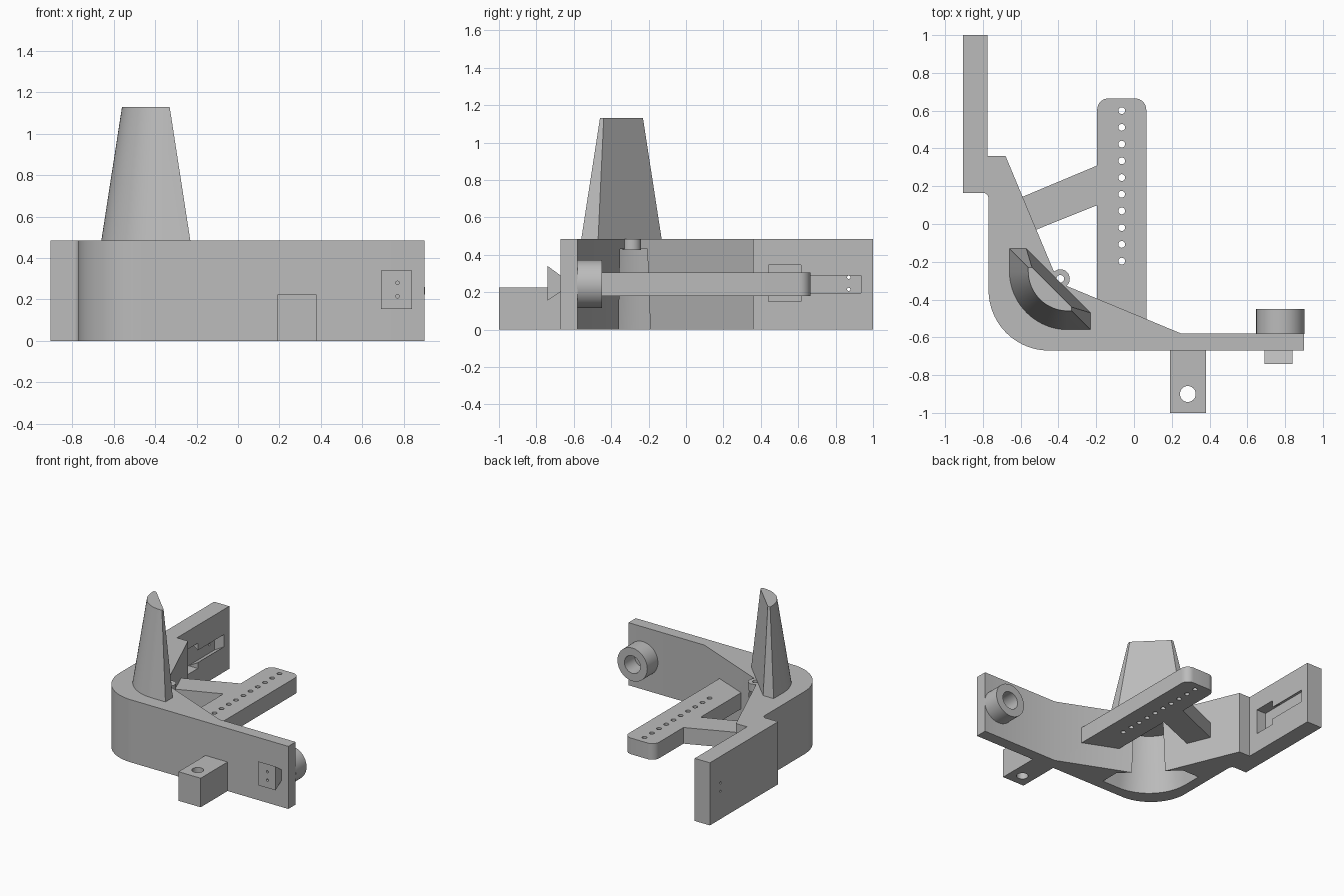
import bpy, bmesh
from math import cos, sin, radians
from mathutils import Vector

old = bpy.data.objects.get("Cube")
if old:
    bpy.data.objects.remove(old, do_unlink=True)

GREY = bpy.data.materials.new("plain grey")
GREY.use_nodes = True
GREY.diffuse_color = (0.5, 0.5, 0.5, 1)
GREY.node_tree.nodes["Principled BSDF"].inputs["Base Color"].default_value = (0.5, 0.5, 0.5, 1)


def loft(name, low, high):
    """Closed solid between two loops of equal length."""
    bm = bmesh.new()
    a = [bm.verts.new(p) for p in low]
    b = [bm.verts.new(p) for p in high]
    bm.faces.new(a)
    bm.faces.new(b)
    for i in range(len(a)):
        j = (i + 1) % len(a)
        bm.faces.new((a[i], a[j], b[j], b[i]))
    bmesh.ops.recalc_face_normals(bm, faces=bm.faces)
    mesh = bpy.data.meshes.new(name)
    bm.to_mesh(mesh)
    bm.free()
    mesh.materials.append(GREY)
    ob = bpy.data.objects.new(name, mesh)
    bpy.context.collection.objects.link(ob)
    return ob


def prism(name, pts, lo, hi, axis="z"):
    """Extrude a 2D outline; axis x takes (y, z), y takes (x, z), z takes (x, y)."""
    place = {"x": lambda p, d: (d, p[0], p[1]),
             "y": lambda p, d: (p[0], d, p[1]),
             "z": lambda p, d: (p[0], p[1], d)}[axis]
    return loft(name, [place(p, lo) for p in pts], [place(p, hi) for p in pts])


def arc(cx, cy, r, start, end, n=16):
    steps = [radians(start + (end - start) * i / n) for i in range(n + 1)]
    return [(cx + r * cos(t), cy + r * sin(t)) for t in steps]


def cyl(name, cx, cy, r, lo, hi, axis="z", n=32):
    return prism(name, arc(cx, cy, r, 0, 360, n)[:-1], lo, hi, axis)


def box(name, x0, x1, y0, y1, z0, z1):
    return prism(name, [(x0, y0), (x1, y0), (x1, y1), (x0, y1)], z0, z1)


def combine(ob, other, op="DIFFERENCE"):
    mod = ob.modifiers.new("bool", "BOOLEAN")
    mod.operation, mod.solver, mod.object = op, "EXACT", other
    bpy.context.view_layer.objects.active = ob
    bpy.ops.object.modifier_apply(modifier=mod.name)
    bpy.data.objects.remove(other, do_unlink=True)


def spike_loop(inset, chord, z, grow=0.0):
    """Quarter-round outline cut off by a diagonal at x + y = chord."""
    left, front = -0.66 + inset - grow, -0.56 + inset - grow
    right, back = -0.23 - inset + grow, -0.13 - inset + grow
    r = 0.31 - inset + grow
    pts = [(chord - back, back), (left, back)]
    pts += arc(left + r, front + r, r, 180, 270, 20)
    pts += [(right, front), (right, chord - right)]
    return [Vector((x, y, z)) for x, y in pts]


TOP = 0.485

# Main wall: back arm, rounded corner, front arm
outline = [(-0.905, 1), (-0.775, 1), (-0.775, 0.36), (-0.68, 0.36), (-0.40, -0.31),
           (0.25, -0.58), (0.9, -0.58), (0.9, -0.67)]
outline += arc(-0.45, -0.35, 0.32, 270, 180, 24)
outline += arc(-0.80, 0.135, 0.03, 0, 90, 6) + [(-0.905, 0.165)]
wall = prism("main_wall", outline, 0, TOP)

# Tapered socket underneath, open at the inner corner
combine(wall, loft("socket_cutter", spike_loop(-0.01, -0.64, -0.02, 0.02),
                   spike_loop(0.06, -0.65, 0.43, 0.02)))

# Small eyelet at the inner corner
combine(wall, cyl("eyelet", -0.39, -0.29, 0.05, 0.425, TOP), "UNION")
combine(wall, cyl("eyelet_cutter", -0.39, -0.29, 0.02, 0.40, 0.52))

# Keyed slot on the inside of the back arm
combine(wall, box("entry_cutter", -0.855, -0.75, 0.44, 0.615, 0.15, 0.345))
slot = [(-0.775, 0.195), (-0.775, 0.29), (-0.855, 0.345), (-0.855, 0.15)]
combine(wall, prism("slot_cutter", slot, 0.60, 0.935, "y"))
combine(wall, box("slot_mouth_cutter", -0.80, -0.75, 0.60, 0.935, 0.195, 0.29))

# Dovetail key on the front arm
key = [(-0.74, 0.155), (-0.74, 0.34), (-0.665, 0.285), (-0.665, 0.205)]
dovetail = prism("dovetail_key", key, 0.69, 0.84, "x")

# Pin holes through both joints
for z in (0.215, 0.28):
    combine(wall, cyl("arm_pin_cutter", 0.87, z, 0.009, -1, -0.7, "x", 12))
    combine(dovetail, cyl("key_pin_cutter", 0.77, z, 0.009, -0.8, -0.6, "y", 12))

# Tapered spike above the rounded corner
spike = loft("spike", spike_loop(0, -0.70, TOP - 0.002), spike_loop(0.1, -0.77, 1.13))

# Round socket behind the front arm
boss = cyl("round_socket", 0.775, 0.243, 0.128, -0.582, -0.45, "y", 48)
combine(boss, cyl("bore_cutter", 0.775, 0.243, 0.068, -0.575, -0.4, "y", 40))

# Mounting lug with a vertical hole
lug = box("mounting_lug", 0.19, 0.38, -1, -0.668, 0, 0.225)
combine(lug, cyl("lug_cutter", 0.285, -0.9, 0.042, -0.1, 0.4))

# Drilled rail, ending in the sloping wall
rail_shape = [(-0.195, -0.40), (0.065, -0.508)]
rail_shape += arc(0.005, 0.605, 0.06, 0, 90, 8) + arc(-0.135, 0.605, 0.06, 90, 180, 8)
rail = prism("drilled_rail", rail_shape, 0.18, 0.305)
for i in range(10):
    combine(rail, cyl("rail_cutter", -0.065, 0.6 - i * 0.0885, 0.018, 0.1, 0.4, n=20))

# Diagonal brace from wall to rail
brace = prism("diagonal_brace", [(-0.194, 0.10), (-0.194, 0.31), (-0.60, 0.14), (-0.53, -0.035)],
              0.18, 0.305)

for ob in (wall, dovetail, spike, boss, lug, rail, brace):
    bpy.ops.object.select_all(action="DESELECT")
    ob.select_set(True)
    bpy.context.view_layer.objects.active = ob
    bpy.ops.object.shade_smooth_by_angle(angle=radians(30))
